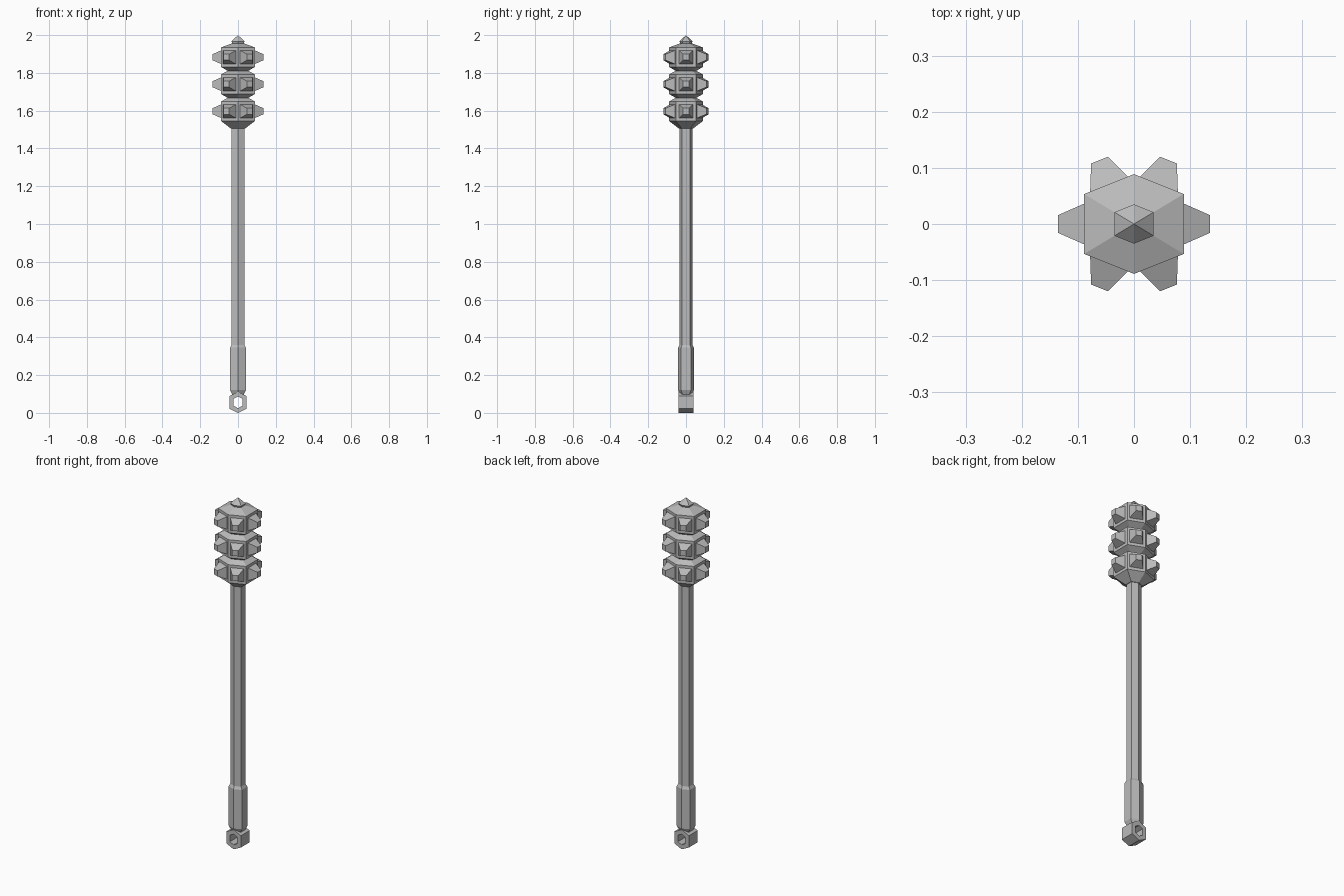
import bpy, bmesh, math
from mathutils import Matrix, Vector

cube = bpy.data.objects.get("Cube")
if cube:
    bpy.data.objects.remove(cube, do_unlink=True)

steel = bpy.data.materials.new("grey steel")
steel.use_nodes = True
GREY = (0.5, 0.5, 0.5, 1)
steel.diffuse_color = GREY
steel.node_tree.nodes["Principled BSDF"].inputs["Base Color"].default_value = GREY

# Hexagon with corners on the y axis, given its half width and half depth
HEX = [(0, 1), (-1, 0.6), (-1, -0.6), (0, -1), (1, -0.6), (1, 0.6)]


def finish(name, bm):
    bmesh.ops.recalc_face_normals(bm, faces=bm.faces)
    mesh = bpy.data.meshes.new(name)
    bm.to_mesh(mesh)
    bm.free()
    mesh.materials.append(steel)
    obj = bpy.data.objects.new(name, mesh)
    bpy.context.collection.objects.link(obj)
    return obj


def hex_loft(name, profile):
    """Stack hexagons from (radius, height) pairs and cap both ends."""
    bm = bmesh.new()
    rings = [[bm.verts.new((x * r, y * r, z)) for x, y in HEX] for r, z in profile]
    for a, b in zip(rings, rings[1:]):
        for i in range(6):
            j = (i + 1) % 6
            bm.faces.new((a[i], a[j], b[j], b[i]))
    bm.faces.new(rings[0])
    bm.faces.new(rings[-1])
    bmesh.ops.remove_doubles(bm, verts=bm.verts, dist=1e-5)
    return finish(name, bm)


# Handle
hex_loft("shaft", [(0.034, 0.34), (0.034, 1.51)])
hex_loft("grip", [(0.03, 0.095), (0.042, 0.12), (0.042, 0.345), (0.034, 0.36)])

# Spiked head tiers, narrowing to necks between them
R = 0.089
TIERS = [1.597, 1.74, 1.883]
for name, z, low, top in zip(("lower", "middle", "upper"), TIERS,
                             ((0.037, 1.505), (0.055, 1.668), (0.055, 1.811)),
                             ((0.055, 1.668), (0.055, 1.811), (0.03, 1.957))):
    hex_loft(name + "_tier", [low, (R, z - 0.052), (R, z + 0.052), top])

    # One blunt spike on each of the six sides
    bm = bmesh.new()
    for i in range(6):
        a, b = Vector(HEX[i]) * R, Vector(HEX[(i + 1) % 6]) * R
        mid, side = (a + b) / 2, (b - a).normalized()
        out = Vector((side.y, -side.x))
        if out.dot(mid) < 0:
            out.negate()
        place = Matrix((
            (side.x, 0, out.x, mid.x),
            (side.y, 0, out.y, mid.y),
            (0, 1, 0, z),
            (0, 0, 0, 1)))
        spin = Matrix.Translation((0, 0, 0.021)) @ Matrix.Rotation(math.pi / 4, 4, "Z")
        bmesh.ops.create_cone(bm, cap_ends=True, segments=4,
                              radius1=0.038 * math.sqrt(2), radius2=0.016 * math.sqrt(2),
                              depth=0.05, matrix=place @ spin)
    finish(name + "_spikes", bm)

# Pointed finial
hex_loft("finial", [(0.024, 1.94), (0.035, 1.967), (0.0, 2.0)])

# Hexagonal pommel ring with a hole running front to back
bm = bmesh.new()
loops = []
for y in (-0.04, 0.04):
    for w, h in ((0.046, 0.056), (0.023, 0.031)):
        loops.append([bm.verts.new((w * x, y, 0.056 + h * z)) for x, z in HEX])
front_out, front_in, back_out, back_in = loops
for a, b in ((front_out, front_in), (front_in, back_in),
             (back_in, back_out), (back_out, front_out)):
    for i in range(6):
        j = (i + 1) % 6
        bm.faces.new((a[i], a[j], b[j], b[i]))
finish("pommel_ring", bm)
